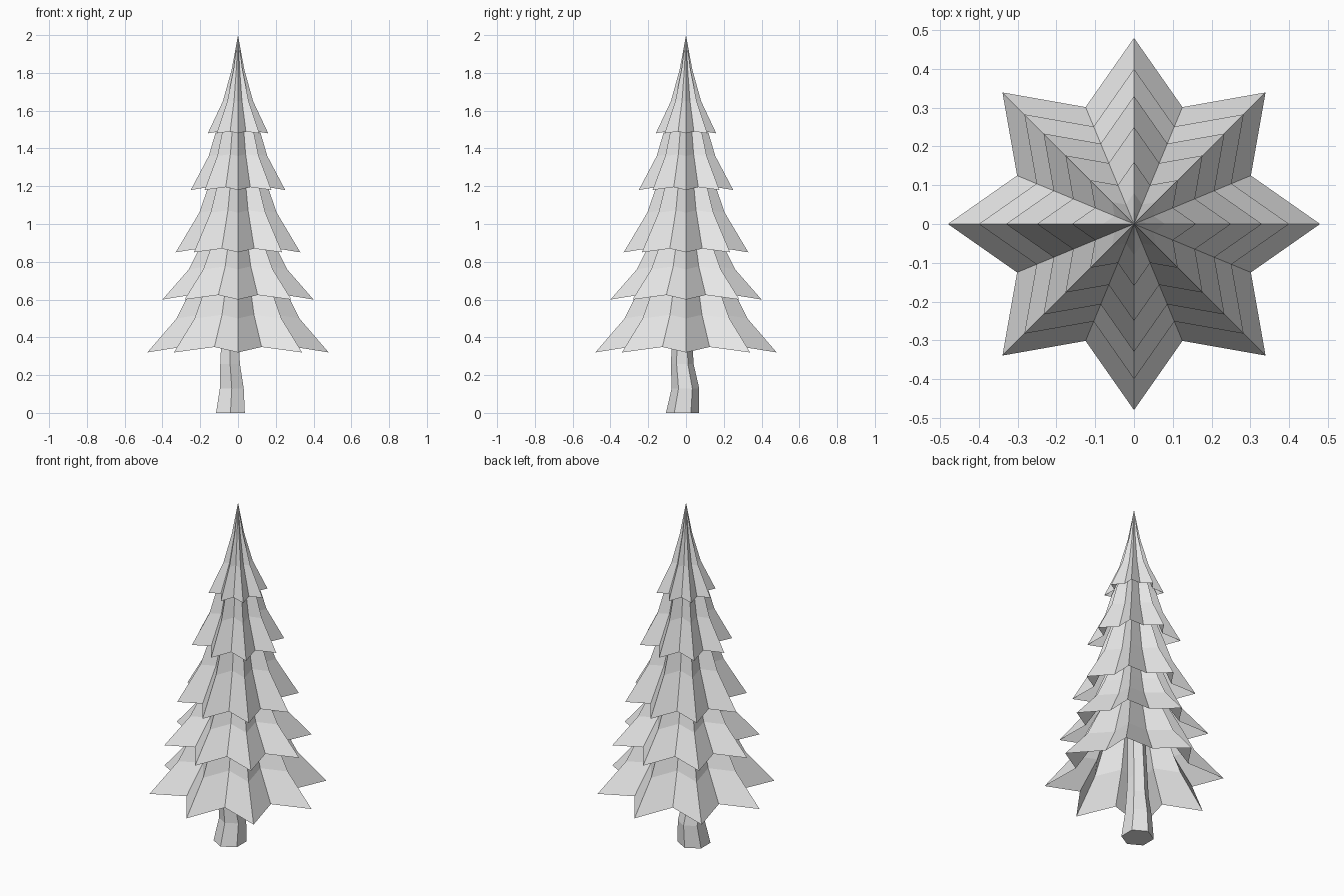
import bpy
import bmesh
from math import sin, cos, pi
from mathutils import Vector

cube = bpy.data.objects.get("Cube")
if cube:
    bpy.data.objects.remove(cube, do_unlink=True)

grey = bpy.data.materials.new("plain_light_grey")
grey.use_nodes = True
colour = (0.8, 0.8, 0.8, 1.0)
grey.diffuse_color = colour
grey.node_tree.nodes["Principled BSDF"].inputs["Base Color"].default_value = colour


def loft(name, rings, cap_bottom=False):
    """Skin a stack of equal-length rings, listed from bottom to top."""
    bm = bmesh.new()
    loops = [[bm.verts.new(p) for p in ring] for ring in rings]
    count = len(loops[0])
    for low, high in zip(loops, loops[1:]):
        for i in range(count):
            j = (i + 1) % count
            bm.faces.new((low[i], low[j], high[j], high[i]))
    if cap_bottom:
        bm.faces.new(loops[0][::-1])
    bmesh.ops.remove_doubles(bm, verts=bm.verts[:], dist=0.0005)
    mesh = bpy.data.meshes.new(name)
    bm.to_mesh(mesh)
    bm.free()
    mesh.materials.append(grey)
    obj = bpy.data.objects.new(name, mesh)
    bpy.context.collection.objects.link(obj)
    return obj


def star_ring(radius, z, points=8, valley=0.68, lift=0.06):
    """Star outline whose valleys sit inward and slightly above its tips."""
    ring = []
    for i in range(points * 2):
        a = i * pi / points
        r = radius * (valley if i % 2 else 1)
        ring.append(Vector((r * cos(a), r * sin(a), z + lift * radius * (i % 2))))
    return ring


def hex_ring(x, y, z, radius):
    return [Vector((x + radius * cos(a), y + radius * sin(a), z))
            for a in (pi / 6 + i * pi / 3 for i in range(6))]


# Branch tiers: open, flaring star skirts given as (tip radius, height)
tiers = {
    "bottom_branches": [(0.48, 0.32), (0.325, 0.50), (0.265, 0.62), (0.17, 0.80)],
    "lower_branches": [(0.40, 0.60), (0.26, 0.76), (0.205, 0.87), (0.13, 1.05)],
    "middle_branches": [(0.33, 0.85), (0.205, 1.06), (0.16, 1.19), (0.10, 1.35)],
    "upper_branches": [(0.25, 1.18), (0.155, 1.36), (0.12, 1.48), (0.06, 1.62)],
    "treetop": [(0.16, 1.48), (0.08, 1.65), (0.033, 1.82), (0, 2)],
}
for name, profile in tiers.items():
    loft(name, [star_ring(r, z) for r, z in profile])

# Crooked six-sided trunk
trunk = [(-0.04, -0.018, 0, 0.088), (-0.033, -0.003, 0.13, 0.073),
         (-0.042, -0.02, 0.26, 0.06), (-0.042, -0.02, 0.36, 0.055),
         (-0.02, -0.01, 0.75, 0.045)]
loft("trunk", [hex_ring(*section) for section in trunk], cap_bottom=True)
